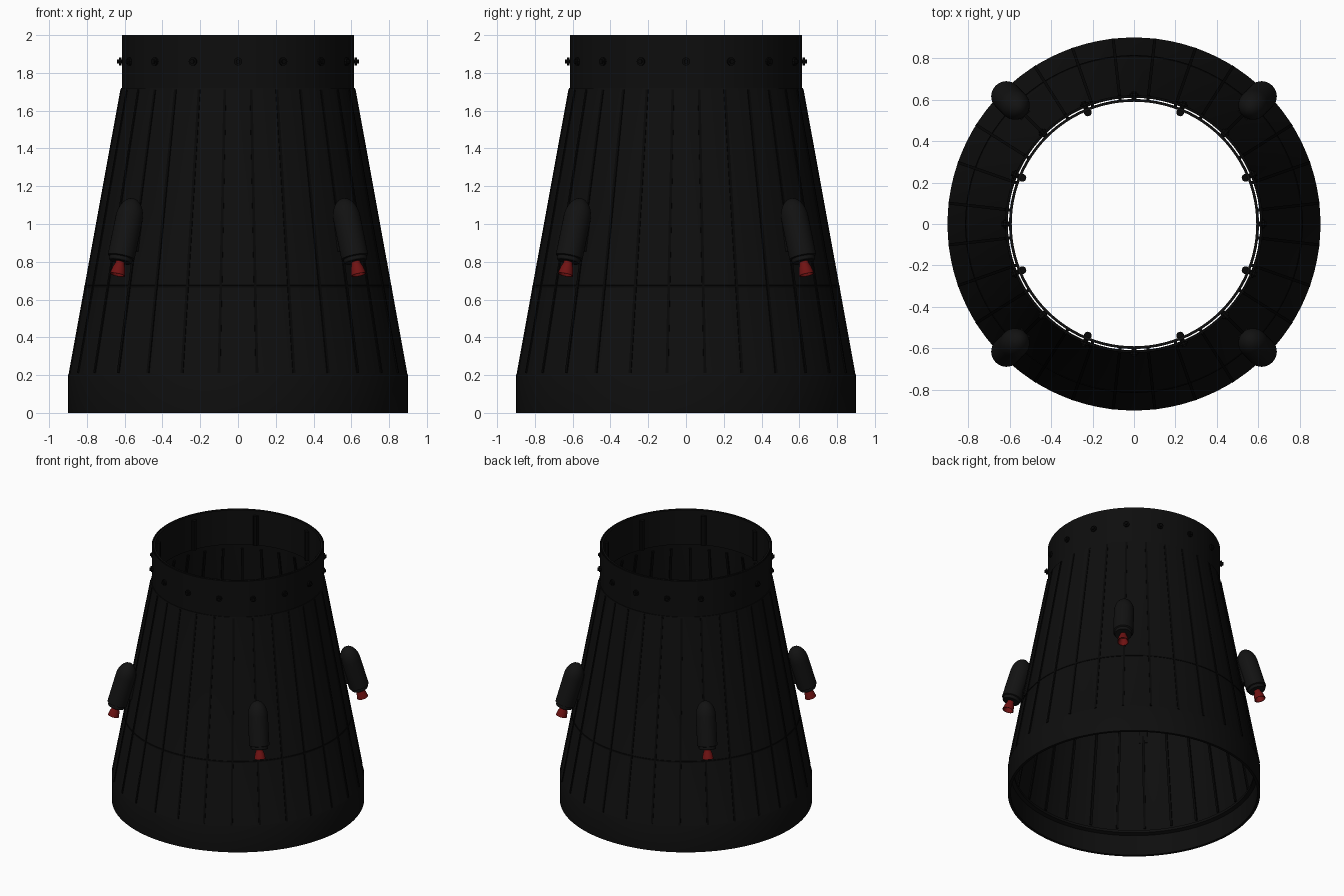
import bpy, bmesh, math
from mathutils import Vector, Matrix

cube = bpy.data.objects.get("Cube")
if cube:
    bpy.data.objects.remove(cube)


def material(name, rgb):
    m = bpy.data.materials.new(name)
    m.use_nodes = True
    m.diffuse_color = (*rgb, 1)
    bsdf = next(n for n in m.node_tree.nodes if n.type == "BSDF_PRINCIPLED")
    bsdf.inputs["Base Color"].default_value = (*rgb, 1)
    return m


BLACK = material("carbon black", (0.0042, 0.0042, 0.0042))
POD = material("pod black", (0.006, 0.006, 0.006))
DARK = material("fitting black", (0.002, 0.002, 0.002))
RED = material("nozzle red", (0.16, 0.006, 0.006))


def finish(name, bm, mat, smooth=True):
    bmesh.ops.recalc_face_normals(bm, faces=bm.faces)
    me = bpy.data.meshes.new(name)
    bm.to_mesh(me)
    bm.free()
    me.materials.append(mat)
    ob = bpy.data.objects.new(name, me)
    bpy.context.collection.objects.link(ob)
    if smooth:
        bpy.ops.object.select_all(action="DESELECT")
        ob.select_set(True)
        bpy.context.view_layer.objects.active = ob
        bpy.ops.object.shade_smooth_by_angle(angle=math.radians(30))
    return ob


def lathe(name, profile, mat, sides=96, closed=True, matrix=None):
    """Spin a list of (radius, height) points around z."""
    bm = bmesh.new()
    verts = [bm.verts.new((r, 0, z)) for r, z in profile]
    count = len(verts) if closed else len(verts) - 1
    edges = [bm.edges.new((verts[i], verts[(i + 1) % len(verts)])) for i in range(count)]
    bmesh.ops.spin(bm, geom=verts + edges, cent=(0, 0, 0), axis=(0, 0, 1),
                   angle=math.tau, steps=sides, use_duplicate=False)
    bmesh.ops.remove_doubles(bm, verts=bm.verts, dist=1e-5)
    if matrix:
        bm.transform(matrix)
    return finish(name, bm, mat)


def turn(angle):
    return Matrix.Rotation(angle, 4, "Z")


def beam(bm, start, end, width, depth, angle):
    """Box running from start to end in the radial plane, then turned about z."""
    a, b = Vector((start[0], 0, start[1])), Vector((end[0], 0, end[1]))
    rot = (b - a).to_track_quat("Z", "Y").to_matrix().to_4x4()
    size = Matrix.Diagonal((width, depth, (b - a).length, 1))
    if abs(rot[0][0]) > abs(rot[1][0]):
        size = Matrix.Diagonal((depth, width, (b - a).length, 1))
    bmesh.ops.create_cube(bm, size=1, matrix=turn(angle) @ Matrix.Translation((a + b) / 2) @ rot @ size)


Z_LOW, Z_HIGH = 0.2, 1.72
R_LOW, R_HIGH = 0.895, 0.62


def cone_radius(z):
    return R_LOW + (R_HIGH - R_LOW) * (z - Z_LOW) / (Z_HIGH - Z_LOW)


# Main shell: base skirt, tapered wall and upper collar, open at both ends
lathe("tapered_shell", [
    (0.9, 0), (0.9, Z_LOW), (R_LOW, 0.21), (R_HIGH, Z_HIGH), (0.615, Z_HIGH), (0.615, 2),
    (0.609, 2), (0.609, 1.7), (0.875, Z_LOW), (0.855, 0.19), (0.855, 0.17), (0.88, 0.16), (0.88, 0)], BLACK)

# Inner separation ring, a hair inside the collar
lathe("inner_ring", [(0.603, 1.73), (0.603, 2), (0.59, 2), (0.59, 1.73)], BLACK)

# Seam band around the lower wall
seam = 0.67
lathe("seam_band", [(cone_radius(z) + out, z) for z, out in
                    ((seam - 0.008, -0.004), (seam - 0.005, 0.004),
                     (seam + 0.005, 0.004), (seam + 0.008, -0.004))], DARK)

# Stringers outside and inside the tapered wall
RIBS = 28
outer, inner = bmesh.new(), bmesh.new()
for i in range(RIBS):
    a = (i + 0.5) * math.tau / RIBS
    beam(outer, (R_LOW, 0.21), (R_HIGH, 1.71), 0.014, 0.012, a)
    beam(inner, (0.87, 0.21), (0.606, 1.69), 0.016, 0.014, a)
finish("outer_stringers", outer, DARK, False)
finish("inner_stringers", inner, DARK, False)

# Collar bolts, with a wide head on a short shank
bolts = bmesh.new()
for i in range(16):
    for radius, r0, r1 in ((0.012, 0.598, 0.64), (0.022, 0.618, 0.63)):
        m = (turn(i * math.tau / 16) @ Matrix.Translation(((r0 + r1) / 2, 0, 1.86))
             @ Matrix.Rotation(math.pi / 2, 4, "Y"))
        bmesh.ops.create_cone(bolts, cap_ends=True, segments=10, radius1=radius,
                              radius2=radius, depth=r1 - r0, matrix=m)
finish("collar_bolts", bolts, DARK)

# Pusher rods inside the upper ring
rods = bmesh.new()
for i in range(8):
    m = turn((i + 0.5) * math.tau / 8) @ Matrix.Translation((0.583, 0, 1.85))
    bmesh.ops.create_cone(rods, cap_ends=True, segments=12, radius1=0.019,
                          radius2=0.019, depth=0.23, matrix=m)
finish("pusher_rods", rods, DARK)

# Four thruster pods leaning along the wall, each with a red nozzle
foot, tip = Vector((0.882, 0, 0.8)), Vector((0.785, 0, 1.135))
length, R = (tip - foot).length, 0.072
lean = Matrix.Translation(foot) @ Matrix.Rotation(math.atan2(tip.x - foot.x, tip.z - foot.z), 4, "Y")
dome = [(R * math.cos(t), length - 0.11 + 0.11 * math.sin(t))
        for t in (k * math.pi / 16 for k in range(9))]
body = [(0, 0), (0.058, 0), (0.062, 0.006), (0.062, 0.022), (R, 0.026)] + dome
bell = [(0, 0.01), (0.022, 0.01), (0.024, -0.01), (0.034, -0.035), (0.041, -0.072),
        (0.036, -0.072), (0.02, -0.02), (0, -0.015)]
for i, side in enumerate(("back_left", "back_right", "front_right", "front_left")):
    angle = math.radians(45 + 90 * i)
    place = turn(angle) @ lean
    lathe(side + "_pod", body, POD, 32, False, place)
    lathe(side + "_nozzle", bell, RED, 24, False, place)
    mount = bmesh.new()
    beam(mount, (0.8, 0.86), (0.755, 1.06), 0.06, 0.1, angle)
    finish(side + "_pod_mount", mount, BLACK, False)
